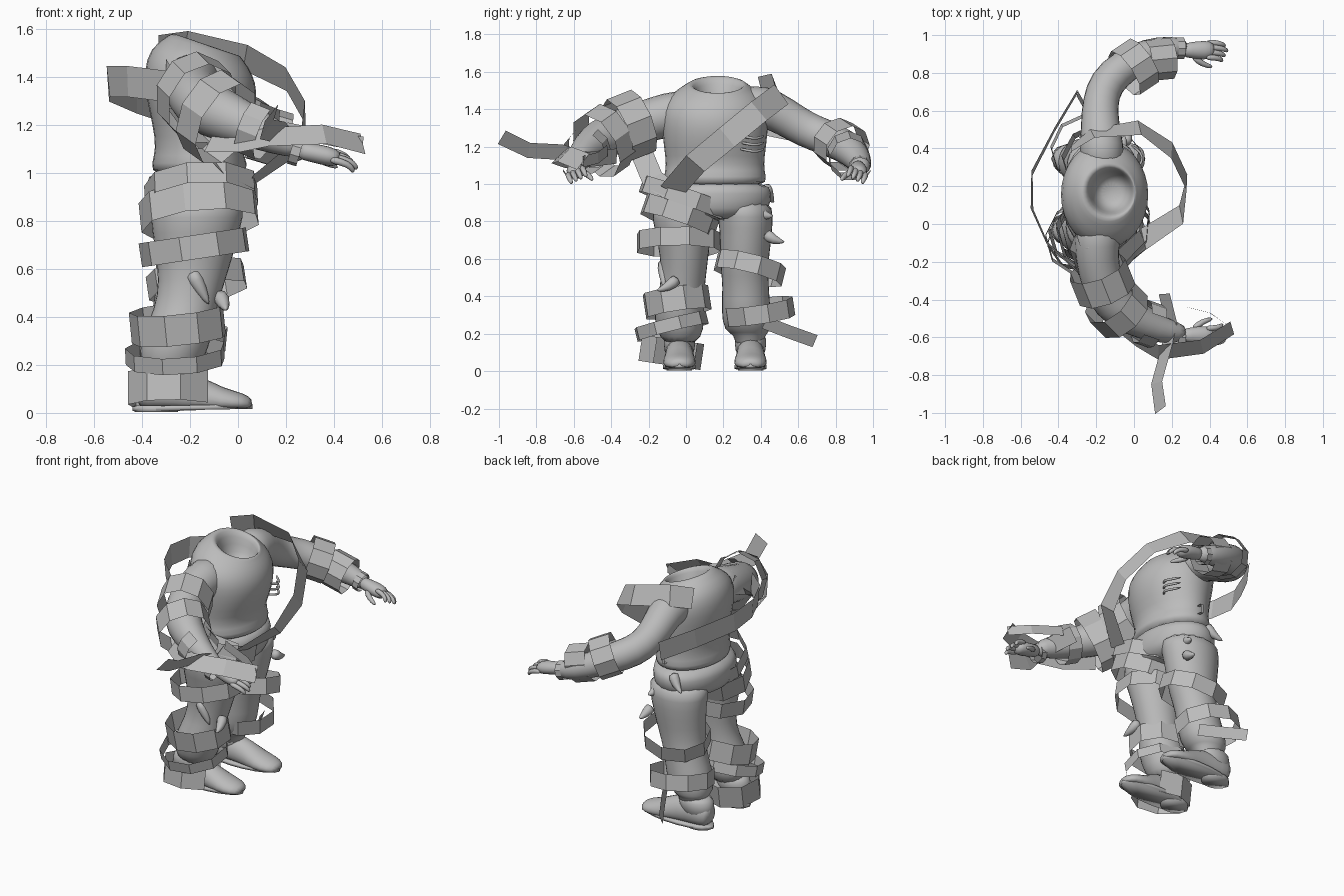
import bpy, bmesh, math
from mathutils import Vector as V

grey = bpy.data.materials.new("cloth grey")
grey.diffuse_color = (0.5, 0.5, 0.5, 1)


def make(name, bm, smooth=True, sub=0):
    me = bpy.data.meshes.new(name)
    bm.to_mesh(me)
    bm.free()
    me.materials.append(grey)
    ob = bpy.data.objects.new(name, me)
    bpy.context.collection.objects.link(ob)
    for p in me.polygons:
        p.use_smooth = smooth
    if sub:
        ob.modifiers.new("smooth", "SUBSURF").levels = sub
        ob.modifiers["smooth"].render_levels = sub
    return ob


def skin(bm, rings):
    for a, b in zip(rings, rings[1:]):
        n = len(a)
        for i in range(n):
            bm.faces.new((a[i], a[(i + 1) % n], b[(i + 1) % n], b[i]))
    bm.faces.new(rings[0][::-1])
    bm.faces.new(rings[-1])
    bmesh.ops.recalc_face_normals(bm, faces=bm.faces)


def stack(name, rows, n=16, sub=1):
    """Horizontal ellipses: x, y, z, rx, ry, tilt along x."""
    bm, rings = bmesh.new(), []
    for x, y, z, rx, ry, t in rows:
        ring = []
        for i in range(n):
            a = math.tau * i / n
            dx = rx * math.cos(a)
            ring.append(bm.verts.new((x + dx, y + ry * math.sin(a), z + t * dx)))
        rings.append(ring)
    skin(bm, rings)
    return make(name, bm, True, sub)


def tube(name, rows, n=10, sub=1, floor=None):
    """Tube along a path: x, y, z, side radius, height radius."""
    bm, rings = bmesh.new(), []
    pts = [V(r[:3]) for r in rows]
    for i, r in enumerate(rows):
        t = (pts[min(i + 1, len(pts) - 1)] - pts[max(i - 1, 0)]).normalized()
        s = V((0, 0, 1)).cross(t).normalized()
        u = t.cross(s)
        ring = []
        for k in range(n):
            a = math.tau * k / n
            p = pts[i] + s * r[3] * math.cos(a) + u * r[-1] * math.sin(a)
            if floor is not None:
                p.z = max(p.z, floor)
            ring.append(bm.verts.new(p))
        rings.append(ring)
    skin(bm, rings)
    return make(name, bm, True, sub)


def ribbon(name, pts, w, up=(0, 0, 1), up_end=None, closed=False):
    """Thin flat strip whose width runs across the path, turning from up to up_end."""
    pts, n = [V(p) for p in pts], len(pts)
    up, up_end = V(up), V(up_end or up)
    bm, rows = bmesh.new(), []
    for i, p in enumerate(pts):
        t = pts[min(i + 1, n - 1)] - pts[max(i - 1, 0)]
        if closed:
            t = pts[(i + 1) % n] - pts[i - 1]
        t.normalize()
        d = up.lerp(up_end, i / (n - 1))
        s = (d - t * d.dot(t)).normalized() * w / 2
        rows.append((bm.verts.new(p - s), bm.verts.new(p + s)))
    for i in range(n if closed else n - 1):
        a, b = rows[i], rows[(i + 1) % n]
        bm.faces.new((a[0], b[0], b[1], a[1]))
    return make(name, bm, False)


def band(name, c, axis, r1, r2, w, start=0, sweep=360, n=9):
    """Ribbon looped round a limb."""
    ax = V(axis).normalized()
    v = ax.cross(V((1, 0, 0)) if abs(ax.z) > 0.5 else V((0, 0, 1))).normalized()
    u = v.cross(ax)
    full = sweep == 360
    pts = []
    for i in range(n if full else n + 1):
        a = math.radians(start + sweep * i / n)
        pts.append(V(c) + u * r1 * math.cos(a) + v * r2 * math.sin(a))
    return ribbon(name, pts, w, ax, None, full)


# Jacket with a hollow, tilted collar
stack("jacket", [
    (-.16, .155, .98, .205, .285, 0), (-.16, .155, 1.04, .205, .28, 0),
    (-.165, .155, 1.1, .18, .265, 0), (-.15, .155, 1.2, .21, .28, 0),
    (-.15, .155, 1.3, .235, .29, 0), (-.16, .155, 1.4, .24, .295, -.1),
    (-.16, .16, 1.48, .21, .25, -.2), (-.14, .165, 1.525, .155, .17, -.3),
    (-.13, .17, 1.54, .14, .145, -.35), (-.12, .17, 1.51, .115, .12, -.35),
    (-.12, .17, 1.42, .10, .10, -.1), (-.12, .17, 1.38, .05, .05, 0)])

# Hips and trouser legs
stack("hips", [(-.17, .14, .8, .18, .24, 0), (-.17, .145, .87, .22, .31, 0),
               (-.17, .15, .95, .22, .32, 0), (-.16, .155, 1.02, .21, .29, 0)])
stack("near_leg", [
    (-.28, -.03, .14, .10, .09, 0), (-.28, -.03, .22, .14, .13, 0),
    (-.25, -.04, .33, .15, .14, 0), (-.22, -.02, .43, .13, .12, 0),
    (-.19, -.01, .55, .14, .125, 0), (-.18, -.01, .68, .17, .14, 0),
    (-.17, -.02, .82, .20, .17, 0), (-.17, 0, .92, .20, .18, 0)])
stack("far_leg", [
    (-.29, .34, .12, .09, .08, 0), (-.29, .34, .2, .09, .08, 0),
    (-.28, .33, .21, .13, .13, 0), (-.25, .32, .32, .15, .135, 0),
    (-.22, .32, .45, .13, .125, 0), (-.19, .31, .57, .15, .13, 0),
    (-.18, .32, .7, .17, .14, 0), (-.17, .32, .83, .19, .15, 0),
    (-.17, .3, .92, .20, .16, 0)])

# Boots: foot, shaft and sole
for side, y in (("near", -.035), ("far", .345)):
    tube(side + "_boot_foot", [
        (-.43, y, .08, .05, .06), (-.39, y, .09, .08, .09), (-.28, y, .09, .08, .10),
        (-.17, y, .07, .08, .09), (-.07, y, .045, .095, .06),
        (.02, y, .04, .085, .045), (.06, y, .03, .04, .025)], 12, 1, .02)
    stack(side + "_boot_shaft", [(-.33, y, .07, .11, .08, 0), (-.32, y, .14, .115, .085, 0),
                                 (-.31, y, .21, .12, .09, 0)])
    stack(side + "_boot_sole", [(-.19, y, .012, .25, .088, .02), (-.19, y, .032, .25, .088, .02)], 18, 0)
    stack(side + "_boot_heel", [(-.34, y, .003, .09, .07, 0), (-.34, y, .03, .09, .07, 0)], 14, 0)

# Sleeved arms reaching forward
tube("far_arm", [
    (-.17, .28, 1.40, .13), (-.17, .42, 1.42, .12), (-.18, .53, 1.36, .105),
    (-.18, .64, 1.29, .10), (-.15, .75, 1.25, .10), (-.05, .84, 1.21, .095),
    (.08, .91, 1.15, .08), (.2, .94, 1.1, .06), (.29, .93, 1.085, .045)], 12)
tube("near_arm", [
    (-.18, .05, 1.39, .13), (-.2, -.1, 1.37, .125), (-.19, -.24, 1.33, .115),
    (-.15, -.36, 1.28, .12), (-.07, -.46, 1.24, .115), (.06, -.53, 1.19, .09),
    (.17, -.57, 1.14, .07), (.28, -.58, 1.095, .045)], 12)

# Hands with curled fingers, little finger lowest
for side, y, s in (("far", .92, 1), ("near", -.59, -1)):
    tube(side + "_palm", [(.25, y, 1.095, .035, .04), (.30, y, 1.085, .045, .04),
                          (.37, y, 1.07, .055, .045), (.43, y, 1.055, .045, .035)], 10)
    for i in range(4):
        fy, z = y + s * (.04 - i * .026), 1.045 + .012 * i
        k = .1 - .012 * abs(i - 1)
        tube(f"{side}_finger_{i}", [
            (.38, fy, z + .01, .019), (.38 + k * .6, fy, z, .018),
            (.385 + k, fy - s * .01, z - .02, .016), (.38 + k * 1.15, fy - s * .02, z - .045, .011)], 6)
    tube(side + "_thumb", [(.31, y - s * .03, 1.07, .022), (.36, y - s * .075, 1.045, .019),
                           (.42, y - s * .09, 1.02, .012)], 6)
    band(side + "_wrist_cuff", (.24, y + s * .01, 1.09), (1, 0, -.3), .06, .06, .04, n=10)

# Long sash across the chest and round the back
ribbon("chest_sash", [
    (-.33, .40, 1.51), (-.22, .48, 1.53), (.03, .51, 1.48), (.2, .39, 1.39),
    (.28, .22, 1.25), (.25, .05, 1.11), (.05, -.08, .96)], .13, (0, -.25, 1), (0, -1, .3))
ribbon("side_sash", [
    (-.3, -.05, 1.42), (-.3, -.16, 1.37), (-.26, -.22, 1.27), (-.18, -.23, 1.15),
    (-.07, -.18, 1.03), (.05, -.08, .96)], .12, (0, .6, 1), (0, 1, .3))
ribbon("back_sash", [
    (-.3, .7, 1.27), (-.42, .5, 1.31), (-.54, .27, 1.36), (-.54, .08, 1.38),
    (-.46, -.1, 1.38), (-.3, -.25, 1.36)], .13, (-.1, 0, 1))

# Ribbons round the arms
band("near_upper_arm_wrap", (-.17, -.3, 1.31), (.4, -1, -.4), .18, .16, .15)
band("near_elbow_wrap", (-.09, -.44, 1.23), (.7, -.7, -.5), .19, .16, .13)
band("near_forearm_wrap", (.08, -.53, 1.18), (1, -.35, -.4), .12, .12, .09, 30, 300)
ribbon("near_arm_tail", [(.16, -.37, 1.15), (.2, -.53, 1.13), (.17, -.66, 1.17),
                         (.12, -.84, 1.18), (.14, -.985, 1.25)], .10, (.7, .1, 1))
ribbon("near_hand_tail", [(-.12, -.5, 1.13), (.03, -.62, 1.13), (.13, -.68, 1.15),
                          (.36, -.65, 1.16), (.52, -.55, 1.12)], .11, (0, .8, .8))
ribbon("near_hand_tail_inner", [(.52, -.55, 1.12), (.4, -.47, 1.14), (.2, -.42, 1.18)], .06)
band("far_elbow_wrap", (.0, .83, 1.21), (.9, .6, -.4), .13, .14, .13)
band("far_forearm_wrap", (.13, .87, 1.15), (1, .1, -.3), .12, .11, .14)

# Ribbons round the legs
for name, c, axis, r1, r2, w in (
        ("near_hip_wrap", (-.15, .0, .92), (-.05, .35, 1), .24, .26, .09),
        ("near_thigh_wrap", (-.16, -.03, .84), (-.1, .35, 1), .25, .21, .13),
        ("near_knee_wrap", (-.18, -.04, .69), (-.15, 0, 1), .23, .23, .10),
        ("near_shin_wrap", (-.25, -.05, .37), (-.1, -.15, 1), .20, .18, .13),
        ("near_ankle_wrap", (-.26, -.08, .24), (-.05, -.25, 1), .21, .20, .07),
        ("far_thigh_wrap", (-.17, .34, .55), (-.15, .25, 1), .21, .19, .10),
        ("far_shin_wrap", (-.24, .39, .32), (.1, -.15, 1), .20, .19, .10)):
    band(name, c, axis, r1, r2, w, 15)
band("near_boot_wrap", (-.28, -.08, .10), (0, .15, 1), .18, .17, .14, 50, 280, 6)
ribbon("far_ankle_tail", [(-.15, .42, .26), (-.22, .55, .21), (-.3, .69, .16)], .07, (.3, 0, 1))

# Torn cloth points, knee rags and shoulder knot
for i, (a, b) in enumerate((
        ((-.05, .42, .74), (-.03, .53, .69)), ((-.08, .38, .86), (-.05, .47, .83)),
        ((-.08, -.04, .5), (-.05, -.16, .43)), ((-.1, .0, .6), (-.12, .02, .48)),
        ((-.2, -.12, .6), (-.12, -.12, .45)), ((-.2, .42, 1.0), (-.3, .47, .9)),
        ((-.25, -.1, 1.46), (-.22, -.16, 1.43)))):
    m = (V(a) + V(b)) / 2 + V((.01, 0, -.02))
    tube(f"torn_cloth_{i}", [(*a, .05), (*m, .03), (*b, .006)], 6)

# Ribs showing through the torn jacket and belt side rings
for i in range(3):
    z = 1.17 + .035 * i
    tube(f"rib_{i}", [(.0, .28, z + .02, .008), (.05, .33, z + .01, .009),
                      (.04, .38, z, .009), (-.02, .42, z + .02, .008)], 6)
for side, y in (("near", -.13), ("far", .43)):
    band(side + "_belt_ring", (-.15, y, 1.08), (1, 0, 0), .04, .03, .02, 45, 360, 4)
